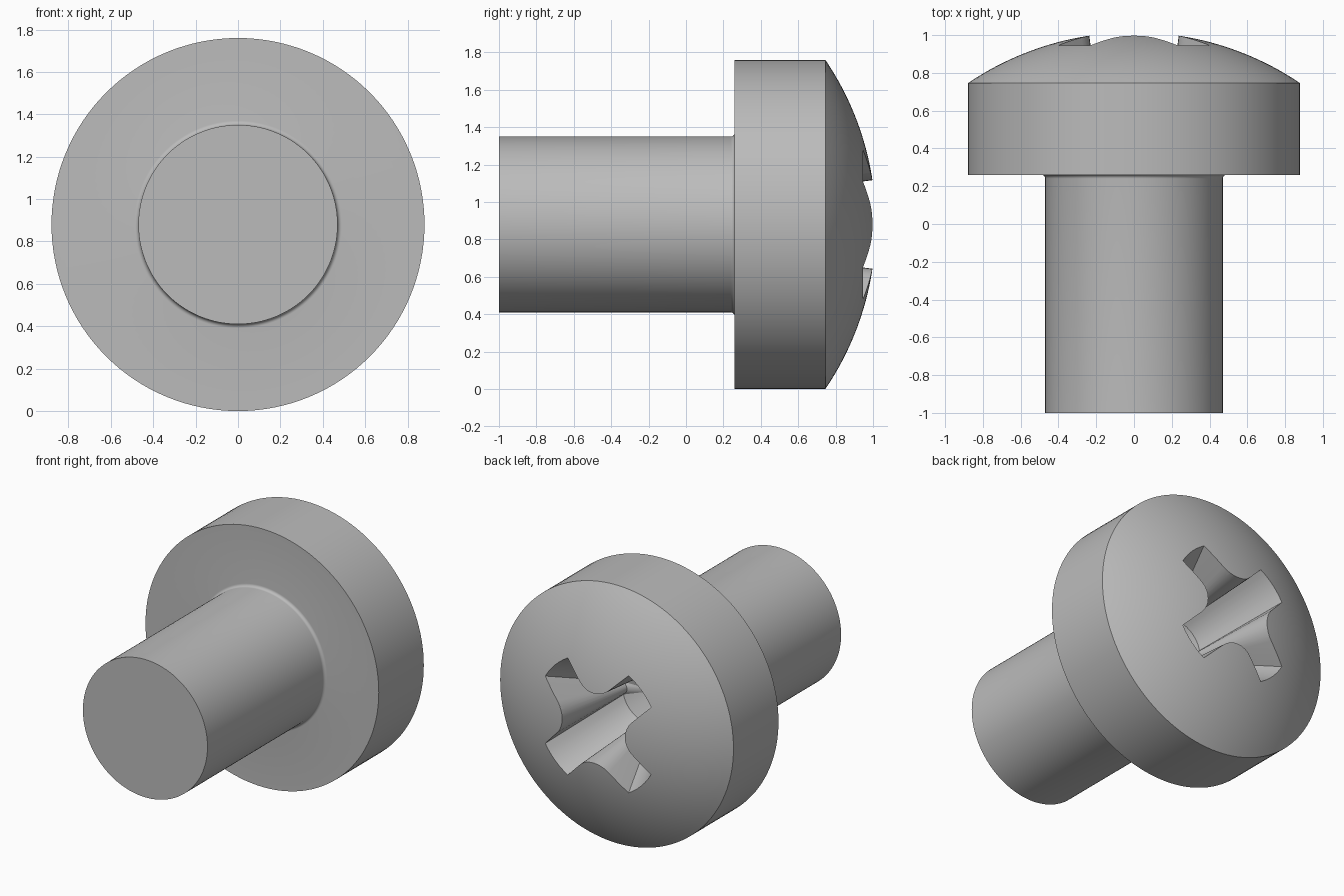
import bpy, bmesh
from math import sin, cos, pi, sqrt, atan2, radians
from mathutils import Vector, Matrix

cube = bpy.data.objects.get("Cube")
if cube:
    bpy.data.objects.remove(cube, do_unlink=True)

HEAD_R, SHANK_R = 0.88, 0.47
DOME_R, APEX = 1.57, 1.015
AXIS = Vector((0, 0, HEAD_R))

# One plain metal colour
metal = bpy.data.materials.new("grey metal")
metal.use_nodes = True
metal.diffuse_color = (0.5, 0.5, 0.5, 1)
metal.node_tree.nodes["Principled BSDF"].inputs["Base Color"].default_value = metal.diffuse_color


def finish(name, bm):
    bmesh.ops.recalc_face_normals(bm, faces=bm.faces)
    mesh = bpy.data.meshes.new(name)
    bm.to_mesh(mesh)
    bm.free()
    mesh.materials.append(metal)
    obj = bpy.data.objects.new(name, mesh)
    bpy.context.collection.objects.link(obj)
    obj.location = AXIS
    return obj


def lathe(name, profile, steps=128):
    """Spin (radius, y) points around the y axis."""
    bm = bmesh.new()
    verts = [bm.verts.new((r, y, 0)) for r, y in profile]
    edges = [bm.edges.new(pair) for pair in zip(verts, verts[1:])]
    bmesh.ops.spin(bm, geom=verts + edges, cent=(0, 0, 0), axis=(0, 1, 0),
                   angle=2 * pi, steps=steps, use_merge=True)
    bmesh.ops.remove_doubles(bm, verts=bm.verts, dist=1e-5)
    return finish(name, bm)


def cross_section(y):
    """Cross outline with rounded inner corners and round arm tips, tapering with depth."""
    t = (y - 0.41) / 0.535
    tip, half, fillet = 0.19 + 0.27 * t, 0.1 + 0.02 * t, 0.04 + 0.105 * t
    tip_angle = atan2(half, sqrt(tip * tip - half * half))
    quarter = []
    for i in range(7):
        a = tip_angle * (i / 3 - 1)
        quarter.append((tip * cos(a), tip * sin(a)))
    for i in range(9):
        a = -pi / 2 - i / 8 * pi / 2
        c = half + fillet
        quarter.append((c + fillet * cos(a), c + fillet * sin(a)))
    points = []
    for arm in range(4):
        turn = Matrix.Rotation(pi / 4 + arm * pi / 2, 2)
        points += [turn @ Vector(p) for p in quarter]
    return [(p.x, y, p.y) for p in points]


# Screw body: shank, small fillet, cylindrical head and domed top
profile = [(0, -1), (SHANK_R, -1)]
for i in range(7):
    a = i / 6 * pi / 2
    profile.append((SHANK_R + 0.02 * (1 - cos(a)), 0.24 + 0.02 * sin(a)))
profile.append((HEAD_R, 0.26))
for i in range(25):
    r = HEAD_R * (1 - i / 24)
    profile.append((r, APEX - DOME_R + sqrt(DOME_R ** 2 - r * r)))
screw = lathe("screw_body", profile)

# Cross recess cutter: tapered cross with a shallow conical point
bm = bmesh.new()
rings = [[bm.verts.new(p) for p in cross_section(y)] for y in (1.06, 0.945, 0.41)]
point = bm.verts.new((0, 0.33, 0))
count = len(rings[0])
bm.faces.new(rings[0])
for i in range(count):
    j = (i + 1) % count
    for top, low in zip(rings, rings[1:]):
        bm.faces.new((top[i], top[j], low[j], low[i]))
    bm.faces.new((rings[-1][i], rings[-1][j], point))
cutter = finish("recess_cutter", bm)
cutter.hide_render = True

# Cut the recess, then smooth everything but the hard edges
cut = screw.modifiers.new("recess", "BOOLEAN")
cut.operation, cut.solver, cut.object = "DIFFERENCE", "EXACT", cutter
bpy.ops.object.select_all(action="DESELECT")
screw.select_set(True)
bpy.context.view_layer.objects.active = screw
bpy.ops.object.modifier_apply(modifier=cut.name)
bpy.data.objects.remove(cutter, do_unlink=True)
bpy.ops.object.shade_smooth_by_angle(angle=radians(25))
